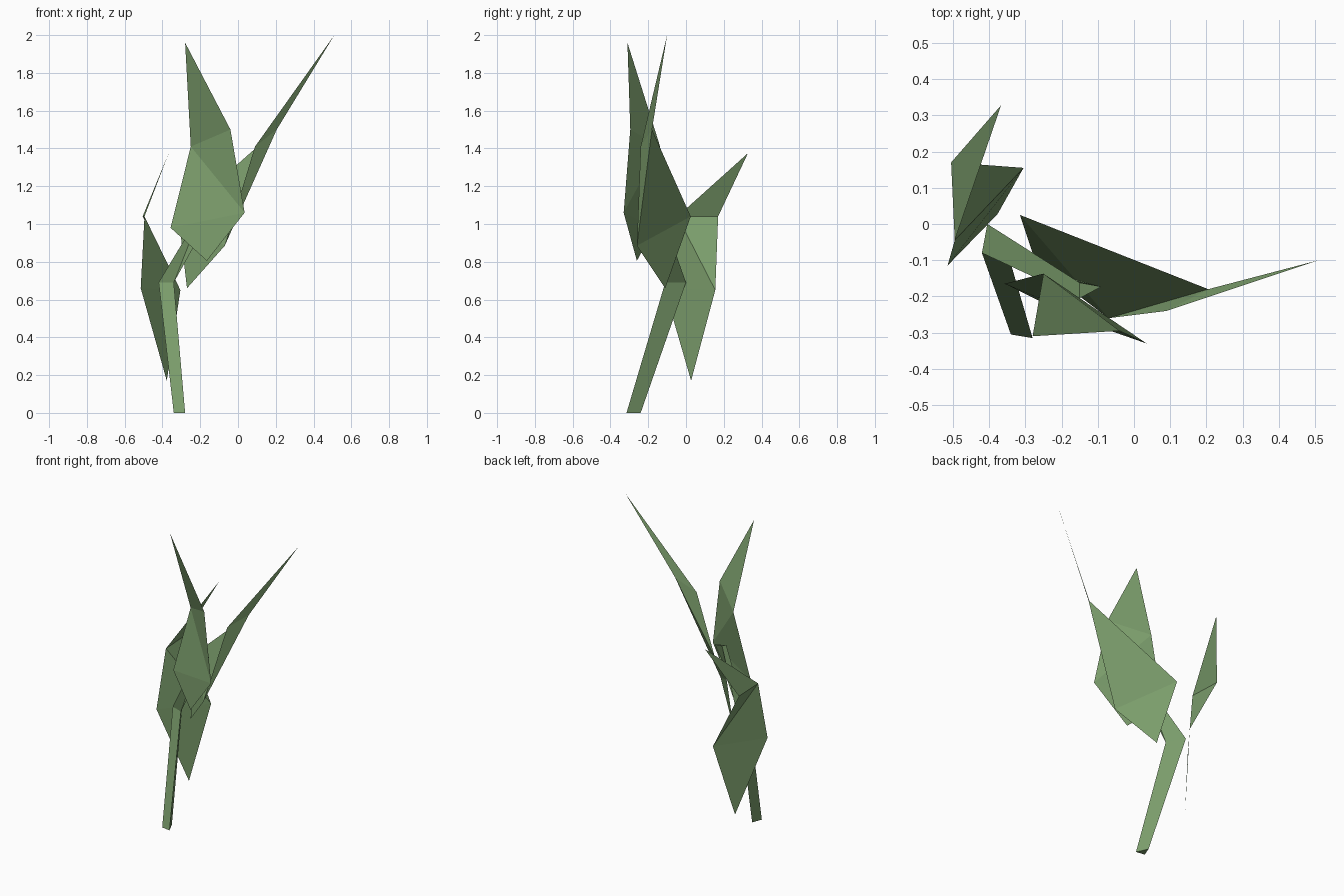
import bpy

if "Cube" in bpy.data.objects:
    bpy.data.objects.remove(bpy.data.objects["Cube"])

green = bpy.data.materials.new("leaf_green")
green.diffuse_color = (0.2, 0.34, 0.15, 1)
green.use_nodes = True
green.node_tree.nodes["Principled BSDF"].inputs["Base Color"].default_value = green.diffuse_color


def add_mesh(name, verts, faces):
    mesh = bpy.data.meshes.new(name)
    mesh.from_pydata(verts, [], faces)
    mesh.materials.append(green)
    obj = bpy.data.objects.new(name, mesh)
    bpy.context.collection.objects.link(obj)
    return obj


def leaf(name, tip, a1, b1, a2, b2, base):
    """Thin folded blade: tip triangle, two middle triangles, base triangle."""
    add_mesh(name, [tip, a1, b1, a2, b2, base],
             [(0, 1, 2), (1, 4, 2), (1, 3, 4), (3, 5, 4)])


def stem(name, rings):
    """Three-sided tube through a list of triangular rings."""
    n = len(rings)
    faces = [(2, 1, 0), (3 * n - 3, 3 * n - 2, 3 * n - 1)]
    for r in range(n - 1):
        for i in range(3):
            j = (i + 1) % 3
            faces.append((3 * r + i, 3 * r + j, 3 * r + 3 + j, 3 * r + 3 + i))
    add_mesh(name, [v for ring in rings for v in ring], faces)


# Bent stem
stem("stem", [
    [(-0.34, -0.305, 0), (-0.28, -0.315, 0), (-0.315, -0.24, 0)],
    [(-0.42, -0.08, 0.69), (-0.34, -0.11, 0.69), (-0.405, 0.0, 0.69)],
    [(-0.15, -0.205, 1.14), (-0.09, -0.173, 1.14), (-0.15, -0.162, 1.15)],
])

# Upright front leaf
leaf("front_leaf", (-0.28, -0.31, 1.96), (-0.25, -0.137, 1.41), (-0.04, -0.295, 1.50),
     (-0.357, -0.165, 0.98), (0.035, -0.33, 1.06), (-0.165, -0.26, 0.805))

# Long leaf leaning right
leaf("right_leaf", (0.51, -0.10, 2.0), (0.205, -0.18, 1.50), (0.09, -0.24, 1.41),
     (-0.315, 0.025, 1.04), (-0.07, -0.26, 0.885), (-0.27, -0.11, 0.66))

# Hanging back leaf
leaf("back_leaf", (-0.367, 0.328, 1.375), (-0.495, -0.045, 1.04), (-0.505, 0.17, 1.04),
     (-0.515, -0.115, 0.66), (-0.305, 0.155, 0.65), (-0.377, 0.027, 0.17))
